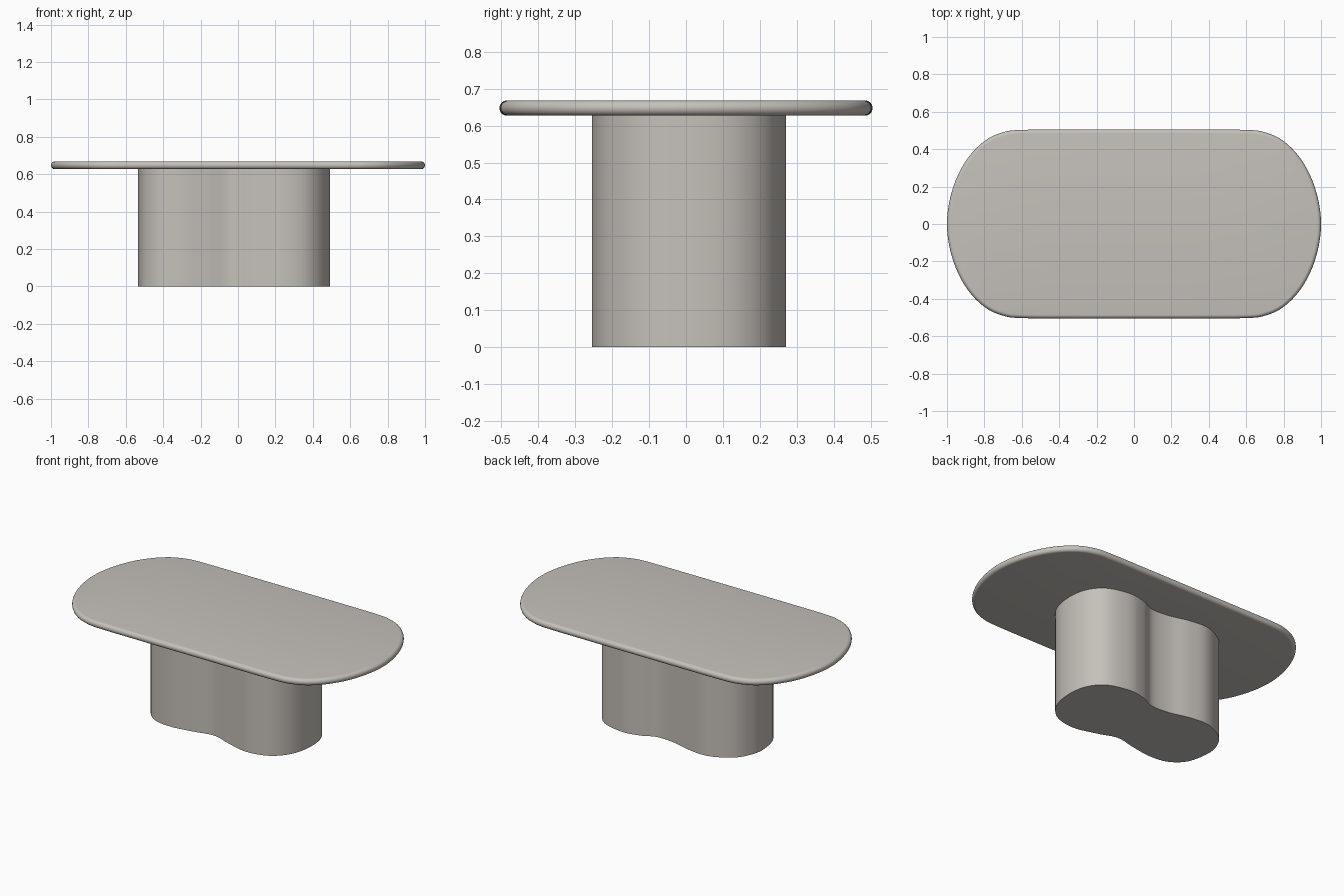
import bpy, bmesh, math
from mathutils import Vector

if "Cube" in bpy.data.objects:
    bpy.data.objects.remove(bpy.data.objects["Cube"])

stone = bpy.data.materials.new("warm_grey_stone")
stone.diffuse_color = (0.56, 0.53, 0.49, 1)
stone.use_nodes = True
stone.node_tree.nodes["Principled BSDF"].inputs["Base Color"].default_value = stone.diffuse_color


def smooth_loop(pts, steps=8):
    """Closed Catmull-Rom curve through the given 2D points."""
    p = [Vector(q) for q in pts]
    n, out = len(p), []
    for i in range(n):
        a, b, c, d = p[i - 1], p[i], p[(i + 1) % n], p[(i + 2) % n]
        for k in range(steps):
            t = k / steps
            out.append(0.5 * (2 * b + (c - a) * t + (2 * a - 5 * b + 4 * c - d) * t * t
                              + (3 * b - a - 3 * c + d) * t ** 3))
    return out


def loft(name, outline, rings):
    """Stack the counter-clockwise outline at (inset, z) rings and cap both ends."""
    n = len(outline)
    normals = []
    for i in range(n):
        t = (outline[(i + 1) % n] - outline[i - 1]).normalized()
        normals.append(Vector((t.y, -t.x)))
    bm = bmesh.new()
    loops = []
    for inset, z in rings:
        loops.append([bm.verts.new((*(p - m * inset), z)) for p, m in zip(outline, normals)])
    for lo, hi in zip(loops, loops[1:]):
        for i in range(n):
            j = (i + 1) % n
            bm.faces.new((lo[i], lo[j], hi[j], hi[i]))
    bm.faces.new(loops[0][::-1])
    bm.faces.new(loops[-1])
    me = bpy.data.meshes.new(name)
    bm.to_mesh(me)
    bm.free()
    me.materials.append(stone)
    ob = bpy.data.objects.new(name, me)
    bpy.context.collection.objects.link(ob)
    bpy.ops.object.select_all(action='DESELECT')
    ob.select_set(True)
    bpy.context.view_layer.objects.active = ob
    bpy.ops.object.shade_smooth_by_angle(angle=math.radians(35))
    return ob


# Tabletop: mirrored quarter outline with a rounded rim
quarter = [(0.985, 0.13), (0.942, 0.26), (0.875, 0.37), (0.79, 0.45),
           (0.70, 0.49), (0.60, 0.503), (0.30, 0.505)]
half = [(1, 0)] + quarter + [(-x, y) for x, y in reversed(quarter)]
top_outline = smooth_loop(half + [(-x, -y) for x, y in half])
z_mid, r_z, r_in = 0.6475, 0.0205, 0.02
rim = []
for k in range(13):
    a = -math.pi / 2 + math.pi * k / 12
    rim.append((r_in * (1 - math.cos(a)), z_mid + r_z * math.sin(a)))
loft("tabletop", top_outline, rim)

# Pedestal: solid two-lobed column, waisted front and back
column = [(-0.535, 0.01), (-0.505, -0.13), (-0.42, -0.207), (-0.30, -0.225), (-0.17, -0.207),
          (-0.035, -0.182), (0.08, -0.218), (0.23, -0.255), (0.37, -0.225), (0.46, -0.13),
          (0.492, 0.01), (0.47, 0.145), (0.39, 0.235), (0.25, 0.27), (0.14, 0.253),
          (0.05, 0.215), (-0.07, 0.22), (-0.20, 0.252), (-0.33, 0.257), (-0.455, 0.195),
          (-0.515, 0.11)]
loft("pedestal", smooth_loop(column), [(0, 0), (0, z_mid - r_z)])
